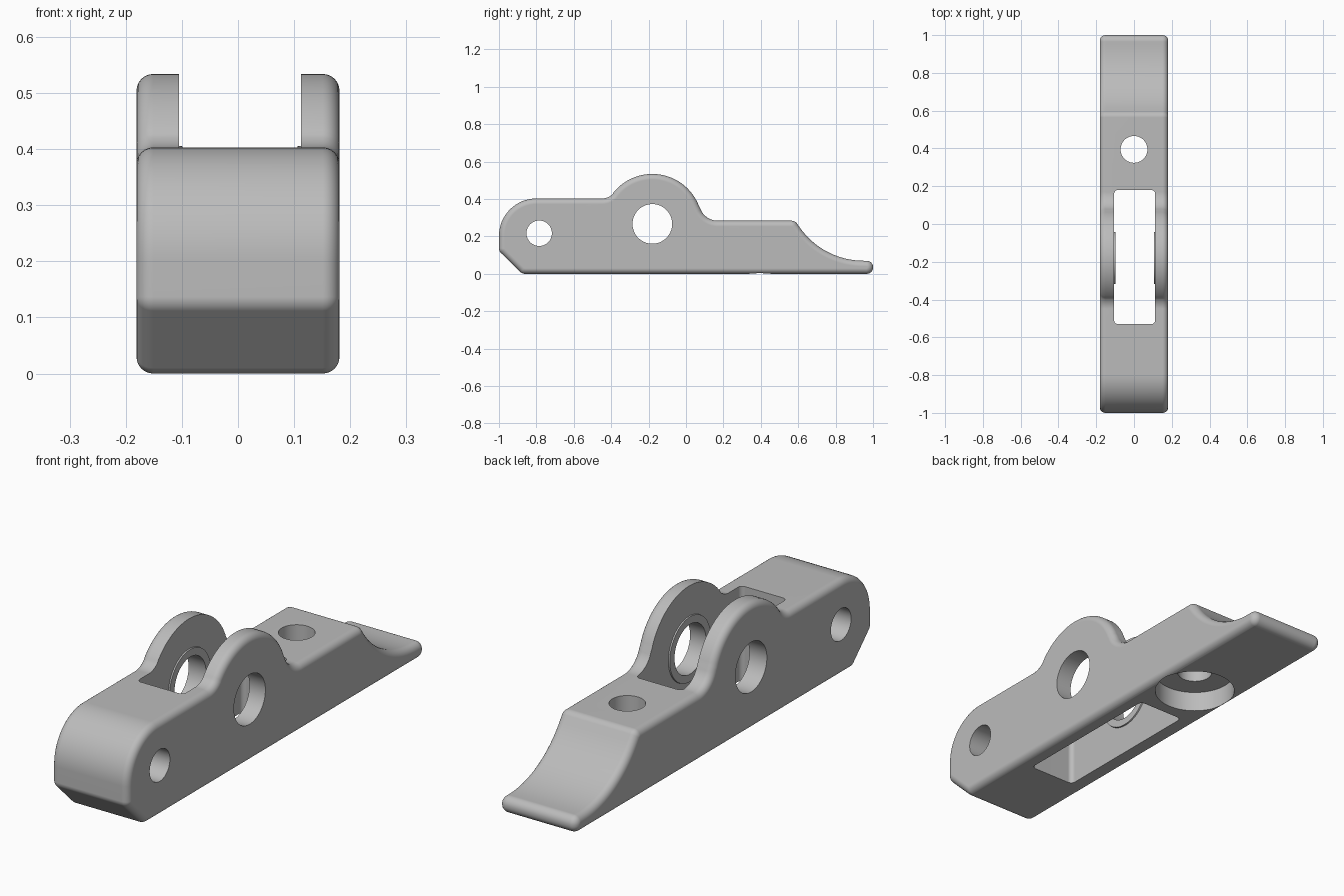
import bpy, bmesh, math
from mathutils import Vector, Matrix

cube = bpy.data.objects.get("Cube")
if cube:
    bpy.data.objects.remove(cube, do_unlink=True)

grey = bpy.data.materials.new("light_grey")
grey.use_nodes = True
colour = (0.5, 0.5, 0.5, 1)
grey.diffuse_color = colour
grey.node_tree.nodes["Principled BSDF"].inputs["Base Color"].default_value = colour

HALF, EDGE = 0.181, 0.03           # half width, edge rounding
PIN_Y, PIN_Z = -0.18, 0.267        # centre of the ears
SLOT_L, SLOT_R = -0.105, 0.112     # slot side walls


def arc(cy, cz, r, a0, a1, n):
    angles = [math.radians(a0 + (a1 - a0) * i / n) for i in range(n + 1)]
    return [(cy + r * math.cos(a), cz + r * math.sin(a), 0) for a in angles]


def rounded(points):
    """Replace every corner that carries a radius with a tangent arc."""
    out = []
    for i, (y, z, r) in enumerate(points):
        p = Vector((y, z))
        if not r:
            out.append(p)
            continue
        a = (Vector(points[i - 1][:2]) - p).normalized()
        b = (Vector(points[(i + 1) % len(points)][:2]) - p).normalized()
        half = a.angle(b) / 2
        centre = p + (a + b).normalized() * (r / math.sin(half))
        start = p + a * (r / math.tan(half)) - centre
        turn = start.angle_signed(p + b * (r / math.tan(half)) - centre)
        n = max(4, round(abs(turn) * 10))
        for k in range(n + 1):
            t = -turn * k / n
            out.append(centre + Matrix.Rotation(t, 2) @ start)
    return out


def inset(loop, d):
    """Move a counter-clockwise loop inwards by d."""
    out = []
    for i, p in enumerate(loop):
        a = (p - loop[i - 1]).normalized()
        b = (loop[(i + 1) % len(loop)] - p).normalized()
        na, nb = Vector((-a.y, a.x)), Vector((-b.y, b.x))
        out.append(p + (na + nb) * (d / (1 + na.dot(nb))))
    return out


def make_object(name, bm):
    bmesh.ops.recalc_face_normals(bm, faces=bm.faces)
    mesh = bpy.data.meshes.new(name)
    bm.to_mesh(mesh)
    bm.free()
    mesh.materials.append(grey)
    obj = bpy.data.objects.new(name, mesh)
    bpy.context.collection.objects.link(obj)
    return obj


def cylinder(name, r1, r2, depth, centre, along_x):
    bm = bmesh.new()
    turn = Matrix.Rotation(math.pi / 2, 4, 'Y') if along_x else Matrix.Identity(4)
    bmesh.ops.create_cone(bm, cap_ends=True, segments=64, radius1=r1, radius2=r2,
                          depth=depth, matrix=Matrix.Translation(centre) @ turn)
    return make_object(name, bm)


# Side profile: base, tail, scoop, rear deck, ear hump, front deck, nose
hump_right = math.degrees(math.atan2(0.113, 0.35))
rise = 0.403 + 0.08 - PIN_Z
run = math.sqrt(0.345 ** 2 - rise ** 2)
hump_left = math.degrees(math.atan2(rise, -run))
profile = [(-0.875, 0, 0.035), (1, 0, 0.034), (1, 0.07, 0.034)]
profile += arc(0.95, 0.487, 0.417, 270, 214, 20)
profile += [(0.583, 0.284, 0.035)]
profile += arc(0.17, 0.384, 0.1, 270, 180 + hump_right, 10)
profile += arc(PIN_Y, PIN_Z, 0.267, hump_right, hump_left, 40)[1:]
profile += arc(PIN_Y - run, 0.483, 0.08, hump_left - 180, -90, 8)[1:]
profile += [(-1, 0.403, 0.2), (-1, 0.122, 0.035)]
outline = rounded(profile)

# Body: the profile swept across the width with rounded side edges
bm = bmesh.new()
steps = [math.radians(15 * i) for i in range(7)]
sections = [(-HALF + EDGE * (1 - math.sin(a)), EDGE * (1 - math.cos(a))) for a in reversed(steps)]
sections += [(-x, d) for x, d in reversed(sections)]
rings = [[bm.verts.new((x, *p)) for p in inset(outline, d)] for x, d in sections]
for low, high in zip(rings, rings[1:]):
    for i in range(len(low)):
        bm.faces.new((low[i - 1], low[i], high[i], high[i - 1]))
bm.faces.new(rings[0])
bm.faces.new(rings[-1])
body = make_object("lever_body", bm)

# Slot cutter with rounded upright corners
bm = bmesh.new()
slot_size = Matrix.Diagonal((SLOT_R - SLOT_L, 0.71, 2, 1))
bmesh.ops.create_cube(bm, size=1, matrix=Matrix.Translation(
    ((SLOT_L + SLOT_R) / 2, -0.175, 0.3)) @ slot_size)
upright = [e for e in bm.edges if abs(e.verts[0].co.z - e.verts[1].co.z) > 1]
bmesh.ops.bevel(bm, geom=upright, offset=0.02, segments=6, profile=0.5, affect='EDGES')
slot = make_object("slot_cutter", bm)

# Raised rings on the slot walls, then the holes
left_ring = cylinder("left_ring_helper", 0.138, 0.142, 0.026, (SLOT_R + 0.007, PIN_Y, PIN_Z), True)
right_ring = cylinder("right_ring_helper", 0.142, 0.138, 0.026, (SLOT_L - 0.007, PIN_Y, PIN_Z), True)
pin_hole = cylinder("pin_hole_cutter", 0.106, 0.106, 1, (0, PIN_Y, PIN_Z), True)
nose_hole = cylinder("nose_hole_cutter", 0.068, 0.068, 1, (0, -0.785, 0.217), True)
deck_hole = cylinder("deck_hole_cutter", 0.071, 0.071, 1, (0, 0.395, 0.3), False)
counterbore = cylinder("counterbore_cutter", 0.165, 0.165, 0.2, (0, 0.395, -0.012), False)

bpy.ops.object.select_all(action='DESELECT')
bpy.context.view_layer.objects.active = body
body.select_set(True)
for helper in (slot, left_ring, right_ring, pin_hole, nose_hole, deck_hole, counterbore):
    cut = body.modifiers.new(helper.name, 'BOOLEAN')
    cut.operation = 'UNION' if "ring" in helper.name else 'DIFFERENCE'
    cut.solver = 'EXACT'
    cut.object = helper
    bpy.ops.object.modifier_apply(modifier=cut.name)
    bpy.data.objects.remove(helper, do_unlink=True)

# Smooth rounded edges while the flats stay flat
bpy.ops.object.shade_smooth_by_angle(angle=math.radians(30))
weighted = body.modifiers.new("flat_faces", 'WEIGHTED_NORMAL')
weighted.keep_sharp = True
